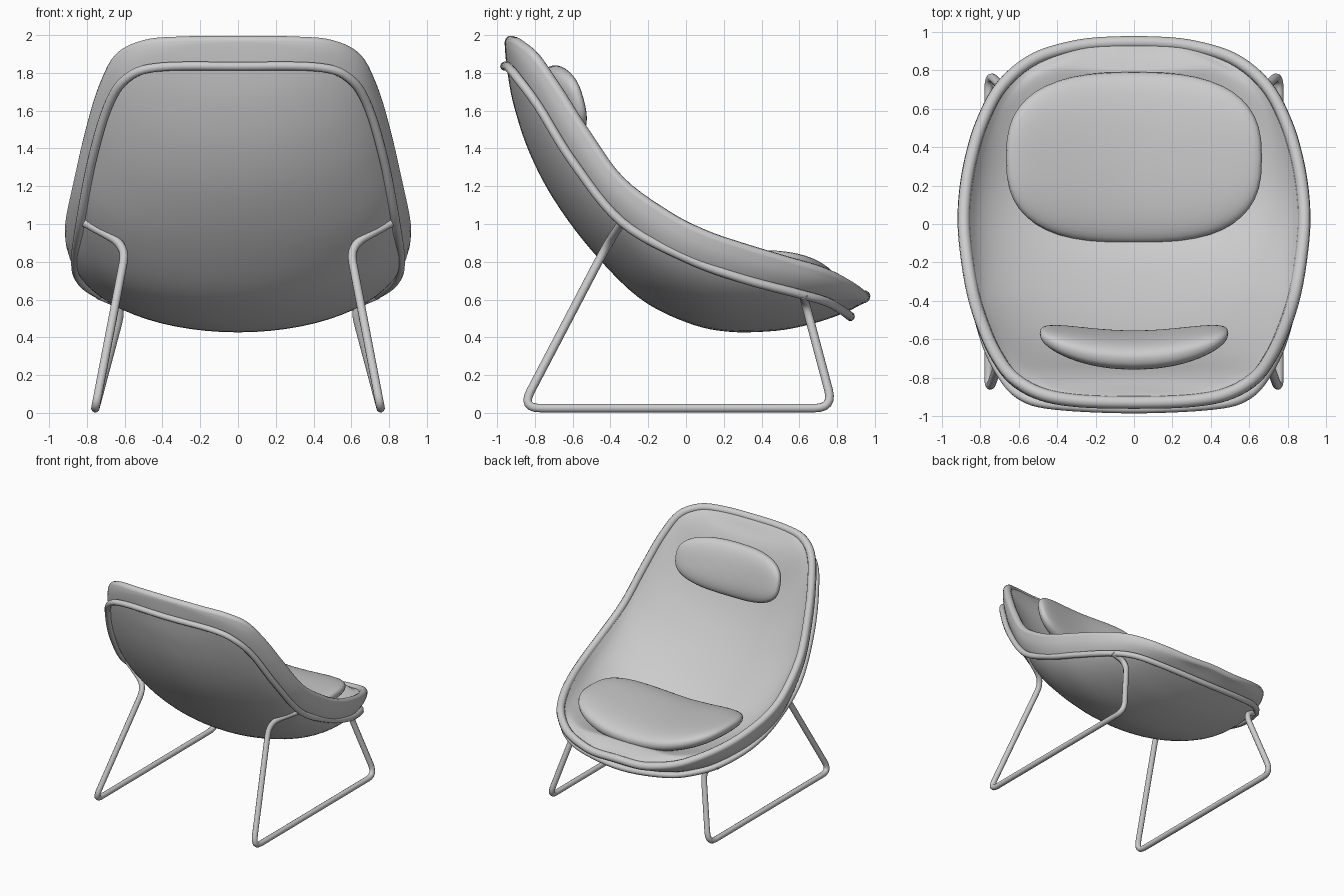
import bpy, bmesh, math
from mathutils import Vector, Matrix

if "Cube" in bpy.data.objects:
    bpy.data.objects.remove(bpy.data.objects["Cube"])


def link_mesh(name, verts, faces):
    me = bpy.data.meshes.new(name)
    me.from_pydata(verts, [], faces)
    bm = bmesh.new()
    bm.from_mesh(me)
    bmesh.ops.remove_doubles(bm, verts=bm.verts, dist=0.0005)
    bmesh.ops.recalc_face_normals(bm, faces=bm.faces)
    for f in bm.faces:
        f.smooth = True
    bm.to_mesh(me)
    bm.free()
    ob = bpy.data.objects.new(name, me)
    bpy.context.collection.objects.link(ob)
    return ob


def tube(name, pts, r, cyclic=False):
    cu = bpy.data.curves.new(name, 'CURVE')
    cu.dimensions = '3D'
    cu.bevel_depth = r
    cu.bevel_resolution = 3
    cu.use_fill_caps = True
    sp = cu.splines.new('POLY')
    sp.points.add(len(pts) - 1)
    for p, q in zip(sp.points, pts):
        p.co = (*q, 1)
    sp.use_cyclic_u = cyclic
    ob = bpy.data.objects.new(name, cu)
    bpy.context.collection.objects.link(ob)
    return ob


def catmull(p0, p1, p2, p3, t):
    return [0.5 * (2*b + (c-a)*t + (2*a-5*b+4*c-d)*t*t + (3*b-a-3*c+d)*t**3)
            for a, b, c, d in zip(p0, p1, p2, p3)]


def fillet(pts, r, n=6):
    pts = [Vector(p) for p in pts]
    out = [pts[0]]
    for a, b, c in zip(pts, pts[1:], pts[2:]):
        s = b + (a-b).normalized() * min(r, (a-b).length * .48)
        e = b + (c-b).normalized() * min(r, (c-b).length * .48)
        for i in range(n + 1):
            t = i / n
            out.append(s*(1-t)**2 + b*2*t*(1-t) + e*t*t)
    return out + [pts[-1]]


# Shell stations, back top to front: half width, rim y z, spine y z
ST = [
    (0, -.96, 2.0, -.96, 2.0), (.3, -.95, 1.998, -.958, 1.92),
    (.5, -.91, 1.985, -.945, 1.8), (.65, -.82, 1.915, -.91, 1.62),
    (.74, -.70, 1.75, -.83, 1.38), (.81, -.55, 1.52, -.70, 1.13),
    (.87, -.36, 1.26, -.50, .86), (.91, -.10, 1.07, -.25, .61),
    (.915, .10, .97, 0, .48), (.885, .32, .895, .22, .43),
    (.82, .54, .83, .48, .435), (.71, .74, .77, .68, .475),
    (.53, .885, .695, .84, .53), (.29, .945, .63, .92, .57),
    (0, .962, .59, .962, .59)]
flip = lambda s: (-s[0], *s[1:])
EXT = [flip(ST[1])] + ST + [flip(ST[-2])]
N = len(ST) - 1


def smooth(t):
    t = min(max(t, 0), 1)
    return t * t * (3 - 2*t)


def surf(u, a):
    i = min(int(u), N - 1)
    w, yr, zr, yb, zb = catmull(*EXT[i:i+4], u - i)
    s = math.sin(a)
    lip = .035 * (1 - s) * smooth(u) * smooth(N - u) + .035 * (1 - smooth(u))
    return Vector((w * math.cos(a), yr + (yb-yr)*s, zr - lip + (zb-zr)*s))


def inside(u, a, d):
    # Point moved inward from the outer surface by d; fixed direction near the ends
    uu = min(max(u, .4), N - .4)
    aa = min(max(a, .02), math.pi - .02)
    du = surf(uu + .03, aa) - surf(uu - .03, aa)
    da = surf(uu, aa + .01) - surf(uu, aa - .01)
    n = du.cross(da).normalized()
    end = Vector((0, 1, 0)) if u < N/2 else Vector((0, -.55, .83))
    k = smooth((min(u, N - u) - .4) / 1.8)
    return surf(u, a) + end.lerp(n, k).normalized() * d


NU, NA, THICK = N * 5, 32, .065


def shell_skin(name, d, extra=0):
    # extra = added padding toward the middle of the bowl
    verts, faces = [], []
    for i in range(NU + 1):
        u = i / 5
        for j in range(NA + 1):
            a = math.pi/2 if i in (0, NU) else math.pi * j / NA
            pad = extra * max(math.sin(a), 0) ** .8 * smooth(min(u / 3, (N - u) / 2))
            verts.append(inside(u, a, d + pad))
    for i in range(NU):
        for j in range(NA):
            k = i * (NA + 1) + j
            faces.append((k, k + 1, k + NA + 2, k + NA + 1))
    return link_mesh(name, verts, faces)


shell_skin("outer_shell", 0)
shell_skin("inner_upholstery", THICK, .11)

# Rounded padded rim joining both skins
rim = [inside(i / 5, 0, THICK / 2) for i in range(1, NU)]
loop = ([inside(0, math.pi/2, THICK/2)] + rim + [inside(N, math.pi/2, THICK/2)]
        + [Vector((-p.x, p.y, p.z)) for p in reversed(rim)])
tube("padded_rim", loop, THICK / 2, True)

# Support tube running around the outside of the shell
half = [(0, -.96, 1.835), (.42, -.94, 1.83), (.59, -.89, 1.77), (.69, -.78, 1.62),
        (.775, -.6, 1.33), (.835, -.34, 1.01), (.86, 0, .82), (.84, .3, .71),
        (.75, .58, .635), (.62, .74, .59), (.4, .83, .54), (0, .87, .51)]
ring = half + [(-x, y, z) for x, y, z in reversed(half[1:-1])]
M = len(ring)
path = [catmull(ring[i-1], ring[i], ring[(i+1) % M], ring[(i+2) % M], k / 6)
        for i in range(M) for k in range(6)]
tube("support_ring", path, .024, True)

# Sled legs
leg = [(.835, -.33, 1.02), (.59, -.42, .885), (.755, -.87, .025), (.755, .78, .025),
       (.61, .635, .57), (.74, .62, .625)]
for side, sx in (("right", 1), ("left", -1)):
    tube(side + "_sled_leg", fillet([(sx*x, y, z) for x, y, z in leg], .1), .023)


def cushion(name, size, center, tilt, bend=0, e_plan=.75, e_side=.8, n=48, m=24):
    # Superellipsoid pillow, ends bent up along x
    sp = lambda v, e: math.copysign(abs(v) ** e, v)
    verts, faces = [], []
    rot = Matrix.Rotation(tilt, 3, 'X')
    for i in range(m + 1):
        v = math.pi * (i / m - .5)
        for j in range(n):
            t = 2 * math.pi * j / n
            c = sp(max(math.cos(v), 0), e_side)
            p = Vector((size[0]*c*sp(math.cos(t), e_plan),
                        size[1]*c*sp(math.sin(t), e_plan), size[2]*sp(math.sin(v), e_side)))
            p.z += bend * (p.x / size[0]) ** 2
            verts.append(rot @ p + Vector(center))
    for i in range(m):
        for j in range(n):
            k = (j + 1) % n
            faces.append((i*n + j, i*n + k, (i+1)*n + k, (i+1)*n + j))
    return link_mesh(name, verts, faces)


cushion("seat_cushion", (.665, .445, .1), (0, .345, .70), math.radians(1), .13)
cushion("headrest_cushion", (.49, .215, .08), (0, -.655, 1.63), math.radians(-75), .09)
